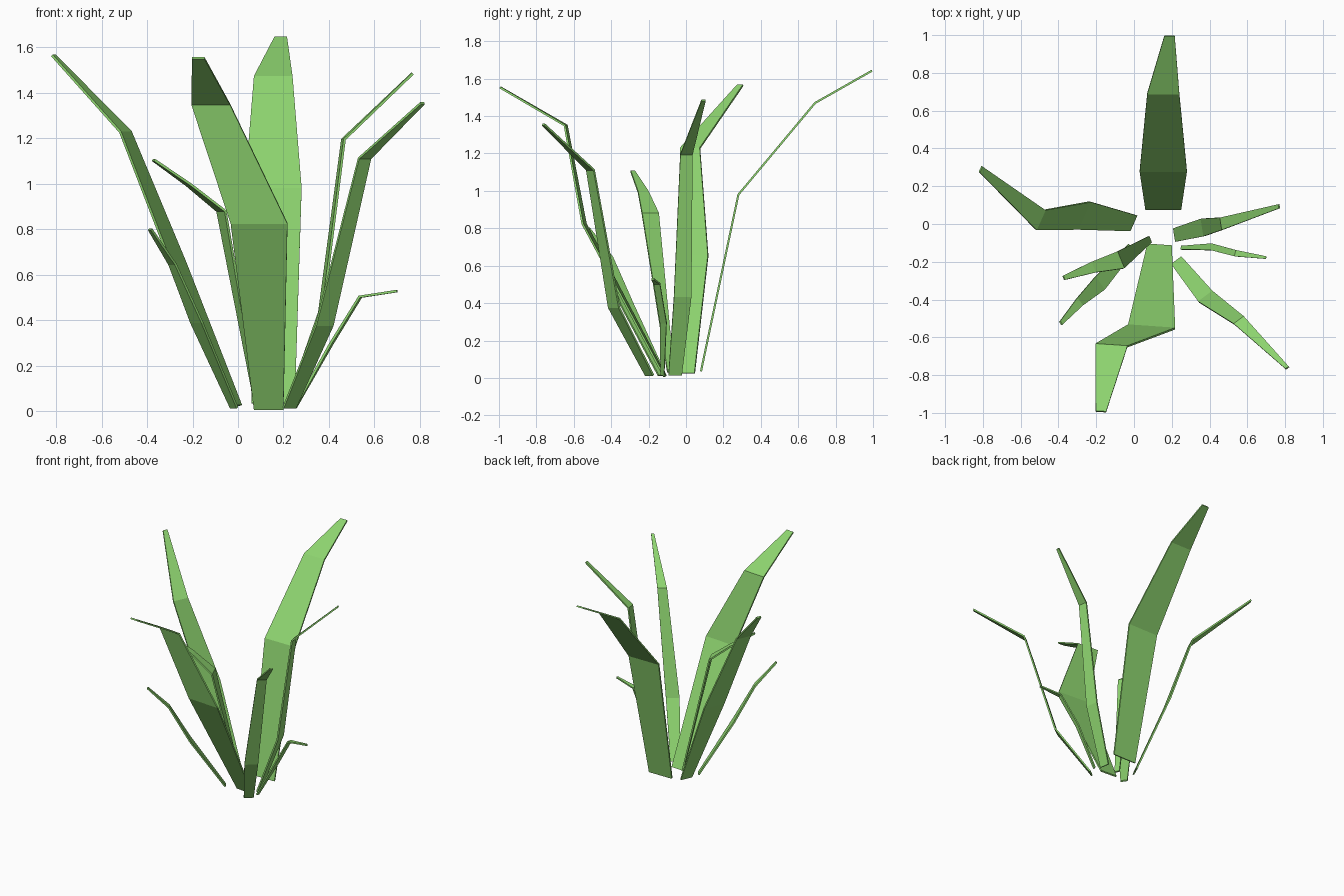
import bpy, math
from mathutils import Vector

green = bpy.data.materials.new("leaf_green")
green.diffuse_color = (0.27, 0.66, 0.16, 1)


def leaf(name, angle, stations, thickness=0.011):
    """Folded blade: stations are (x, y, z, width), widths lie along one level direction."""
    a = math.radians(angle)
    side = Vector((math.cos(a), math.sin(a), 0))
    verts = []
    for x, y, z, w in stations:
        c = Vector((x, y, z))
        verts += [c - side * w / 2, c + side * w / 2]
    faces = [(2 * i, 2 * i + 1, 2 * i + 3, 2 * i + 2) for i in range(len(stations) - 1)]
    mesh = bpy.data.meshes.new(name)
    mesh.from_pydata(verts, [], faces)
    mesh.materials.append(green)
    ob = bpy.data.objects.new(name, mesh)
    bpy.context.collection.objects.link(ob)
    # thin solid blade
    mod = ob.modifiers.new("thickness", "SOLIDIFY")
    mod.thickness = thickness
    mod.offset = 0
    return ob


# Broad leaves
leaf("back_broad_leaf", 0,
     [(0.155, 0.08, 0.035, 0.19), (0.155, 0.28, 0.98, 0.25), (0.155, 0.69, 1.47, 0.17), (0.188, 0.995, 1.643, 0.055)])
leaf("front_broad_leaf", -4,
     [(0.135, -0.113, 0.008, 0.13), (0.093, -0.545, 0.825, 0.25), (-0.12, -0.643, 1.35, 0.17), (-0.175, -0.993, 1.553, 0.055)])
leaf("left_leaf", 66,
     [(-0.005, 0.005, 0.025, 0.09), (-0.265, 0.045, 0.655, 0.16), (-0.495, 0.022, 1.228, 0.115), (-0.812, 0.29, 1.565, 0.034)])

# Tall leaves on the right
leaf("right_leaf", 99,
     [(0.217, -0.058, 0.016, 0.072), (0.365, -0.018, 0.435, 0.094), (0.464, 0.002, 1.195, 0.066), (0.768, 0.094, 1.485, 0.022)])
leaf("front_right_leaf", 37,
     [(0.226, -0.195, 0.014, 0.068), (0.38, -0.385, 0.377, 0.094), (0.557, -0.511, 1.112, 0.066), (0.812, -0.762, 1.355, 0.021)])

# Small leaves
leaf("right_small_leaf", 75,
     [(0.252, -0.126, 0.016, 0.02), (0.41, -0.121, 0.295, 0.036), (0.538, -0.155, 0.503, 0.034), (0.70, -0.178, 0.528, 0.014)])
leaf("left_small_leaf", 112,
     [(0.083, -0.082, 0.03, 0.037), (-0.073, -0.191, 0.88, 0.096), (-0.216, -0.229, 0.995, 0.06), (-0.372, -0.285, 1.105, 0.024)])
leaf("front_left_small_leaf", -55,
     [(-0.017, -0.128, 0.014, 0.05), (-0.182, -0.315, 0.39, 0.085), (-0.288, -0.413, 0.645, 0.05), (-0.387, -0.525, 0.80, 0.022)])
